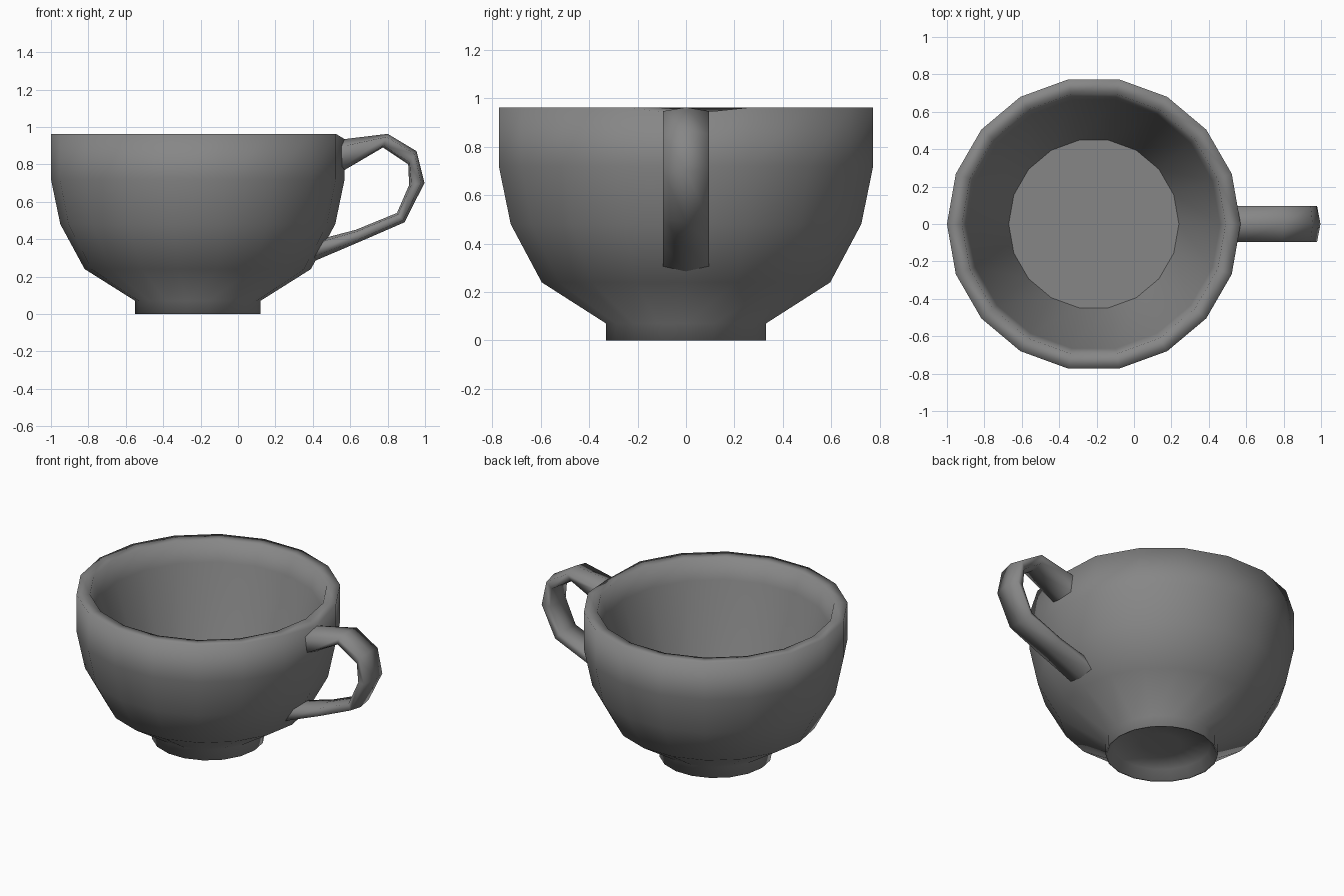
import bpy, bmesh
from math import cos, sin, tau
from mathutils import Vector

if "Cube" in bpy.data.objects:
    bpy.data.objects.remove(bpy.data.objects["Cube"])

SIDES, CX = 18, -0.215

# Dark grey glaze
glaze = bpy.data.materials.new("dark_grey")
glaze.diffuse_color = (.24, .24, .24, 1)
glaze.use_nodes = True
glaze.node_tree.nodes["Principled BSDF"].inputs["Base Color"].default_value = glaze.diffuse_color


def finish(bm, name):
    bmesh.ops.recalc_face_normals(bm, faces=bm.faces)
    mesh = bpy.data.meshes.new(name)
    bm.to_mesh(mesh)
    bm.free()
    mesh.materials.append(glaze)
    obj = bpy.data.objects.new(name, mesh)
    bpy.context.collection.objects.link(obj)
    return obj


def bridge(bm, a, b):
    n = len(a)
    for i in range(n):
        j = (i + 1) % n
        bm.faces.new((a[i], a[j], b[j], b[i])).smooth = True


# Cup: hollow under the foot, outer wall to the rim, inner wall to the floor (radius, height)
profile = [(.12, .07), (.29, .06), (.325, 0), (.335, 0), (.335, .07), (.605, .24), (.735, .48),
           (.785, .72), (.785, .963), (.705, .96), (.675, .83), (.455, .22)]
bm = bmesh.new()
rings = [[bm.verts.new((CX + r * cos(tau * i / SIDES), r * sin(tau * i / SIDES), z))
          for i in range(SIDES)] for r, z in profile]
for a, b in zip(rings, rings[1:]):
    bridge(bm, a, b)
bm.faces.new(rings[0]).smooth = True  # underside
bm.faces.new(rings[-1])               # flat inner floor
rings[8][0].co.z = .935               # rim dips where the handle joins
finish(bm, "cup_bowl")

# Handle: matching outer and inner side-view points, with a rounded strap section
outer = [(.53, .93), (.57, .935), (.80, .963), (.955, .87), (.997, .70), (.89, .49), (.66, .39), (.39, .275)]
inner = [(.53, .75), (.57, .77), (.775, .89), (.91, .80), (.915, .69), (.85, .54), (.63, .45), (.42, .395)]
section = [(0, 0), (.095, .22), (.08, .85), (0, 1), (-.08, .85), (-.095, .22)]
bm = bmesh.new()
loops = []
for o, i in zip(outer, inner):
    o, i = Vector((o[0], 0, o[1])), Vector((i[0], 0, i[1]))
    loops.append([bm.verts.new(o.lerp(i, t) + Vector((0, y, 0))) for y, t in section])
for a, b in zip(loops, loops[1:]):
    bridge(bm, a, b)
bm.faces.new(loops[0])
bm.faces.new(loops[-1])
finish(bm, "cup_handle")
